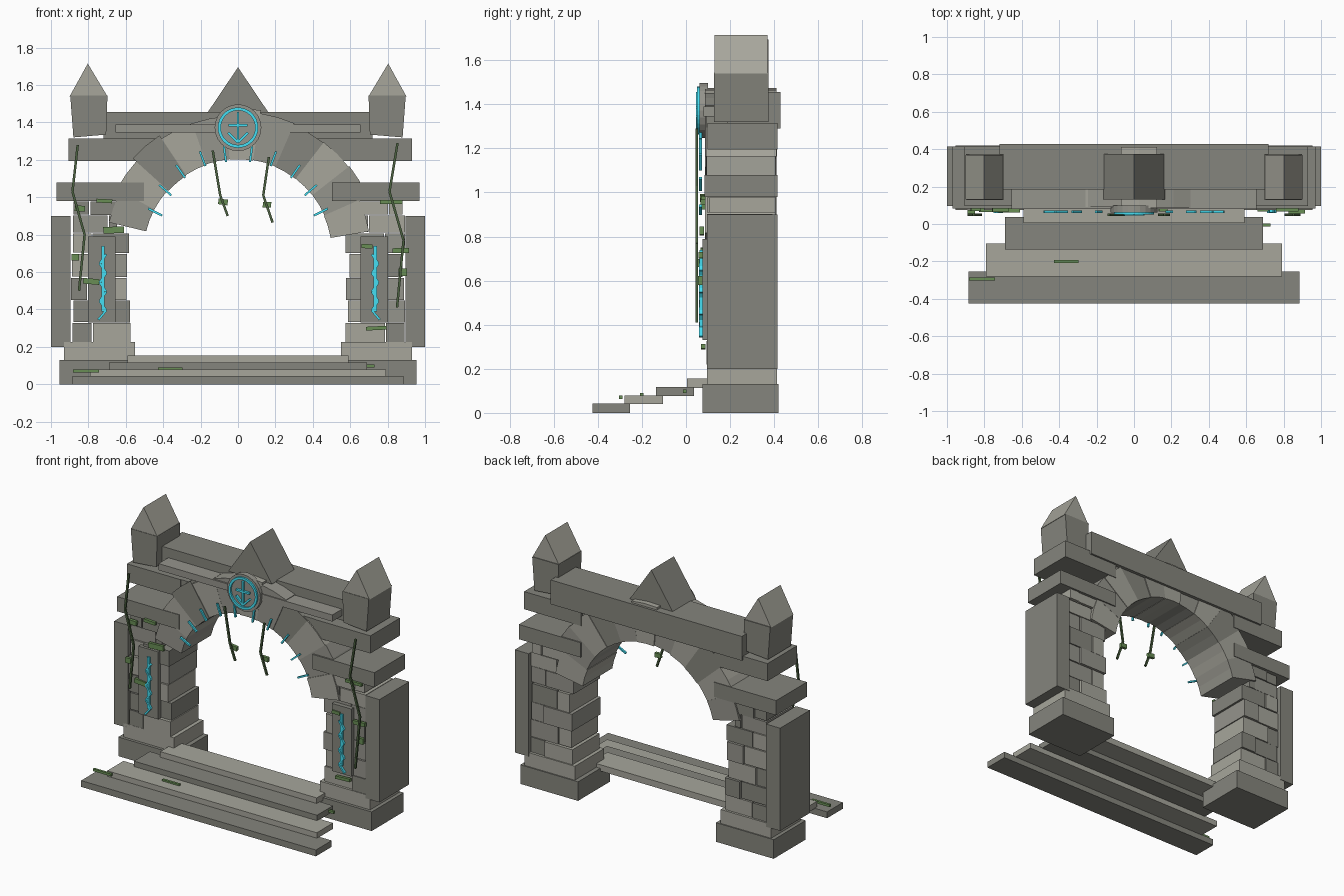
import bpy, bmesh, math, random
from mathutils import Vector

if "Cube" in bpy.data.objects:
    bpy.data.objects.remove(bpy.data.objects["Cube"])

random.seed(4)


def material(name, color):
    m = bpy.data.materials.new(name)
    m.diffuse_color = color
    m.use_nodes = True
    m.node_tree.nodes["Principled BSDF"].inputs["Base Color"].default_value = m.diffuse_color
    return m


GLOW = material("glow_cyan", (0.06, 0.74, 0.9, 1))
VINE = material("vine_dark", (0.07, 0.12, 0.05, 1))
LEAF = material("leaf_green", (0.14, 0.27, 0.09, 1))
DARK = material("stone_dark", (0.235, 0.235, 0.205, 1))
MID = material("stone_mid", (0.30, 0.297, 0.262, 1))
LIGHT = material("stone_light", (0.385, 0.38, 0.33, 1))


def mesh_object(name, bm, mat=None):
    bmesh.ops.recalc_face_normals(bm, faces=bm.faces)
    me = bpy.data.meshes.new(name)
    bm.to_mesh(me)
    bm.free()
    ob = bpy.data.objects.new(name, me)
    bpy.context.collection.objects.link(ob)
    me.materials.append(mat or DARK)
    return ob


def prism(name, pts, y0, y1, mat=None):
    """Extrude an x-z outline from y0 to y1."""
    bm = bmesh.new()
    front = [bm.verts.new((x, y0, z)) for x, z in pts]
    back = [bm.verts.new((x, y1, z)) for x, z in pts]
    bm.faces.new(front)
    bm.faces.new(back[::-1])
    n = len(pts)
    for i in range(n):
        j = (i + 1) % n
        bm.faces.new((front[i], back[i], back[j], front[j]))
    return mesh_object(name, bm, mat)


def box(name, x0, x1, y0, y1, z0, z1, mat=None):
    return prism(name, [(x0, z0), (x1, z0), (x1, z1), (x0, z1)], y0, y1, mat)


def bar(name, a, b, w, y0, y1, mat):
    """Straight strip of width w between two x-z points."""
    a, b = Vector(a), Vector(b)
    d = (b - a).normalized() * w / 2
    n = Vector((-d.y, d.x))
    return prism(name, [a - n, b - n, b + n, a + n], y0, y1, mat)


def polyline(name, pts, w, y0, y1, mat):
    for a, b in zip(pts, pts[1:]):
        bar(name, a, b, w, y0, y1, mat)


def polar(r, deg, cz):
    t = math.radians(deg)
    return (r * math.cos(t), cz + r * math.sin(t))


def ring_sector(name, r0, r1, a0, a1, cz, y0, y1, seg, mat=None):
    ang = [a0 + (a1 - a0) * i / seg for i in range(seg + 1)]
    pts = [polar(r0, a, cz) for a in ang] + [polar(r1, a, cz) for a in reversed(ang)]
    return prism(name, pts, y0, y1, mat)


# Front steps
for half, y0, y1, z0, z1, m in [(.885, -.425, -.255, 0, .043, DARK), (.79, -.28, -.105, .04, .08, LIGHT),
                                (.69, -.135, .037, .076, .117, DARK), (.59, .005, .18, .112, .155, LIGHT)]:
    box("step", -half, half, y0, y1, z0, z1, m)

# Piers, mirrored left and right
rows = [.22, .33, .45, .572, .70, .81, .905, .98]
for s in (-1, 1):
    def mbox(name, x0, x1, *rest):
        return box(name, min(s * x0, s * x1), max(s * x0, s * x1), *rest)

    mbox("pier_base", .52, .955, .075, .42, 0, .13)
    mbox("pier_plinth", .55, .93, .095, .412, .128, .225, LIGHT)
    mbox("outer_slab", .895, 1.0, .095, .415, .2, .9)
    mbox("capital_slab", .503, .97, .083, .415, .98, 1.08)
    mbox("rune_panel", .655, .803, .075, .12, .33, .79)
    # staggered stone courses
    for i, (z0, z1) in enumerate(zip(rows, rows[1:])):
        split = .70 if i % 2 else .79
        split += random.uniform(-.02, .02)
        inner = .585 + random.uniform(-.012, .012) + (.05 if i > 4 else 0)
        outer = .89 + random.uniform(-.012, .006)
        for k, (x0, x1) in enumerate(((inner, split - .003), (split + .003, outer))):
            dz = random.uniform(0, .004)
            mat = LIGHT if i == 0 and k == 0 else random.choice((DARK, MID, LIGHT))
            mbox("pier_stone", x0, x1, .1 + random.uniform(-.008, .012),
                 .402 + random.uniform(-.015, .008), z0 + dz, z1 - .003, mat)
    # corner pinnacle with gabled roof
    prism("pinnacle_body", [(s * .88, 1.32), (s * .705, 1.335), (s * .698, 1.545),
                            (s * .897, 1.545)], .127, .375)
    prism("pinnacle_roof", [(s * .9, 1.54), (s * .698, 1.54), (s * .803, 1.715)], .13, .37, LIGHT)

# Lintel, top beam, moulding, central gable
box("lintel_left", -.905, -.5, .097, .415, 1.195, 1.315)
box("lintel_right", .5, .93, .097, .415, 1.195, 1.315)
box("lintel_middle", -.5, .5, .1, .4, 1.215, 1.315)
box("top_beam", -.72, .72, .185, .428, 1.29, 1.455)
box("front_moulding", -.655, .655, .08, .19, 1.345, 1.39, MID)
prism("central_gable", [(-.165, 1.45), (.165, 1.45), (0, 1.695)], .13, .375)

# Arch of wedge stones
CZ = .70
n = 11
a0, a1 = 9.5, 166.5
shades = [LIGHT, MID, LIGHT, DARK, MID, LIGHT, MID, LIGHT, DARK, LIGHT, MID]
for i in range(n):
    step = (a1 - a0) / n
    r1 = .745 + random.uniform(-.012, .015)
    if i in (0, n - 1):
        r1 = .71
    if i == n // 2:
        r1 = .775
    ring_sector("arch_stone", .502 + random.uniform(-.004, .004), r1, a0 + i * step,
                a0 + (i + 1) * step, CZ, .09 + random.uniform(-.004, .004),
                .408 + random.uniform(-.004, .004), 2, shades[i])

# Glowing ticks along the arch
for deg, r in ((26.5, .495), (41, .515), (55, .535), (69.5, .54), (82.5, .535)):
    for d in (deg, 180 - deg):
        bar("arch_glow_tick", polar(r - .042, d, CZ), polar(r + .042, d, CZ), .011, .06, .073, GLOW)

# Medallion with glowing ring and rune strokes
MZ = 1.372
prism("medallion_disc", [polar(.125, 15 * i, MZ) for i in range(24)], .062, .1, MID)
bm = bmesh.new()
loops = []
for r, y in ((.092, .05), (.108, .05), (.108, .065), (.092, .065)):
    loops.append([bm.verts.new((x, y, z)) for x, z in (polar(r, 11.25 * k, MZ) for k in range(32))])
for p in range(4):
    A, B = loops[p], loops[(p + 1) % 4]
    for k in range(32):
        m = (k + 1) % 32
        bm.faces.new((A[k], A[m], B[m], B[k]))
mesh_object("medallion_ring", bm, GLOW)
for a, b in [((0, 1.29), (0, 1.455)), ((-.05, 1.385), (.05, 1.385)),
             ((-.052, 1.345), (0, 1.293)), ((.052, 1.345), (0, 1.293))]:
    bar("medallion_stroke", a, b, .013, .046, .065, GLOW)

# Glowing cracks on the panels
for xs, s in ((-.722, -1), (.733, 1)):
    box("panel_glow_line", xs - .009, xs + .009, .062, .078, .39, .74, GLOW)
    zig = [(xs + (-1) ** k * s * .017 + (k < 1) * s * .008, .345 + .05 * k) for k in range(8)]
    polyline("panel_glow_crack", zig, .012, .06, .076, GLOW)

# Hanging vines
for pts in ([(-.857, 1.28), (-.885, 1.03), (-.82, .8), (-.85, .5)],
            [(.853, 1.29), (.81, 1.03), (.885, .77), (.85, .41)],
            [(-.135, 1.25), (-.095, 1.01), (-.055, .9)],
            [(.165, 1.215), (.135, 1.01), (.185, .865)]):
    polyline("vine", pts, .013, .043, .055, VINE)

# Leaves: x, z, width, height
for x, z, w, h in [(-.715, .98, .085, .02), (-.845, .94, .055, .03), (-.665, .825, .11, .035),
                   (-.87, .68, .04, .035), (-.785, .55, .085, .03), (.82, .975, .12, .02),
                   (.87, .715, .09, .026), (.69, .738, .06, .022), (.88, .60, .045, .04),
                   (.74, .30, .11, .02), (-.08, .975, .05, .03), (.155, .96, .045, .03)]:
    t = random.uniform(-.004, .004)
    y = .055 + random.uniform(0, .015)
    bar("leaf", (x - w / 2, z - t), (x + w / 2, z + t), h, y, y + .02, LEAF)

# Moss on the steps
for x, y, z, w in [(-.813, -.295, .07, .137), (-.363, -.2, .083, .13), (.71, -.005, .098, .04)]:
    box("step_moss", x - w / 2, x + w / 2, y - .008, y + .008, z - .008, z + .008, LEAF)
